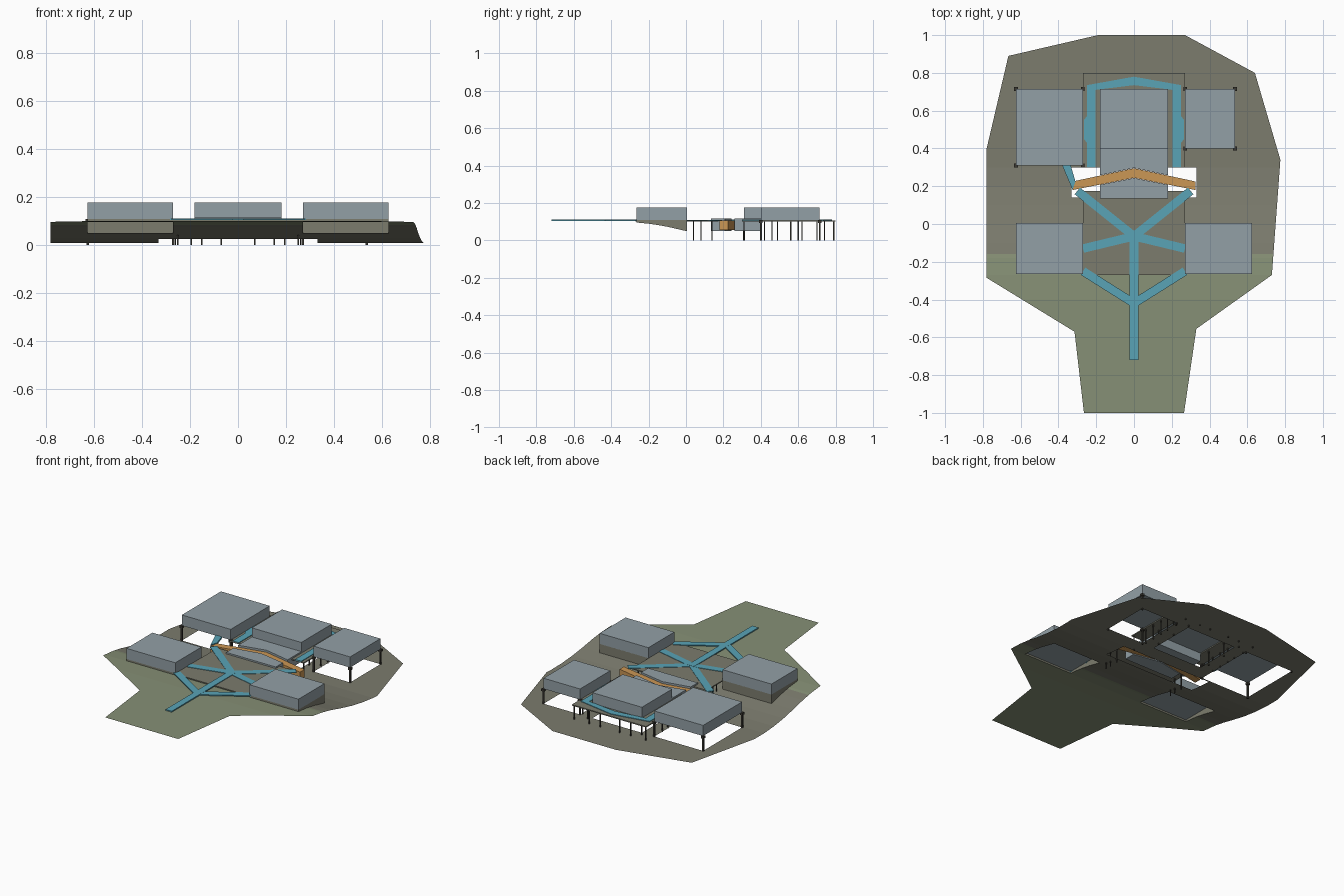
import bpy, bmesh
from mathutils import Vector

if "Cube" in bpy.data.objects:
    bpy.data.objects.remove(bpy.data.objects["Cube"])


def material(name, r, g, b):
    m = bpy.data.materials.new(name)
    m.diffuse_color = (r, g, b, 1)
    m.use_nodes = True
    m.node_tree.nodes["Principled BSDF"].inputs["Base Color"].default_value = m.diffuse_color
    return m


EARTH = material("earth_brown", 0.20, 0.20, 0.155)
GRASS = material("grass_green", 0.24, 0.28, 0.18)
GREY = material("building_grey", 0.29, 0.35, 0.38)
BLUE = material("path_blue", 0.10, 0.37, 0.47)
ORANGE = material("bridge_orange", 0.60, 0.31, 0.09)
DARK = material("post_dark", 0.045, 0.042, 0.034)


def finish(name, bm, *mats):
    me = bpy.data.meshes.new(name)
    bm.to_mesh(me)
    bm.free()
    for m in mats:
        me.materials.append(m)
    ob = bpy.data.objects.new(name, me)
    bpy.context.collection.objects.link(ob)
    return ob


def prism(name, pts, z0, z1, mat):
    """Flat outline raised from z0 to z1."""
    bm = bmesh.new()
    f = bm.faces.new([bm.verts.new((x, y, z0)) for x, y in pts])
    ext = bmesh.ops.extrude_face_region(bm, geom=[f])["geom"]
    bmesh.ops.translate(bm, verts=[v for v in ext if isinstance(v, bmesh.types.BMVert)],
                        vec=(0, 0, z1 - z0))
    bmesh.ops.recalc_face_normals(bm, faces=bm.faces)
    return finish(name, bm, mat)


def rect(x0, y0, x1, y1):
    return [(x0, y0), (x1, y0), (x1, y1), (x0, y1)]


def block(name, r, z0, z1, mat):
    return prism(name, rect(*r), z0, z1, mat)


def strip(name, a, b, w, z0, z1, mat):
    """Straight path of width w from a to b."""
    a, b = Vector(a), Vector(b)
    d = (b - a).normalized()
    n = Vector((-d.y, d.x)) * w / 2
    return prism(name, [tuple(p) for p in (a - n, b - n, b + n, a + n)], z0, z1, mat)


# Height of the ground along y
SLOPE = [(-1, .1), (-.4, .1), (-.27, .096), (-.18, .087), (-.1, .073), (0, .05),
         (.1, .03), (.2, .016), (.3, .009), (1, .009)]


def ground(y):
    for (a, za), (b, zb) in zip(SLOPE, SLOPE[1:]):
        if y <= b:
            return za + (zb - za) * (y - a) / (b - a)
    return SLOPE[-1][1]


# Building footprints: x0, y0, x1, y1
FRONT_LEFT = (-.625, -.265, -.27, .005)
FRONT_RIGHT = (.27, -.265, .625, .005)
BACK_LEFT = (-.625, .31, -.27, .715)
BACK_RIGHT = (.27, .4, .535, .715)
BACK_CENTRE = (-.18, .4, .18, .715)
GAP = (-.33, .14, .33, .3)
HOLES = [FRONT_LEFT, FRONT_RIGHT, BACK_LEFT, BACK_RIGHT, BACK_CENTRE, GAP]

# Terrain sheet with openings below the buildings
outline = [(-.265, -1), (.265, -1), (.33, -.555), (.73, -.27), (.775, .34), (.64, .8),
           (.27, 1), (-.19, 1), (-.665, .89), (-.78, .4), (-.78, -.285), (-.315, -.57)]
bm = bmesh.new()
bm.faces.new([bm.verts.new((x, y, 0)) for x, y in outline])
bmesh.ops.triangulate(bm, faces=bm.faces[:])
GRASS_EDGE = -.16
y_cuts = {y for y, _ in SLOPE[1:-1]} | {h[i] for h in HOLES for i in (1, 3)} | {GRASS_EDGE}
x_cuts = {h[i] for h in HOLES for i in (0, 2)}
for cuts, no in ((y_cuts, (0, 1, 0)), (x_cuts, (1, 0, 0))):
    for c in sorted(cuts):
        bmesh.ops.bisect_plane(bm, geom=bm.verts[:] + bm.edges[:] + bm.faces[:], dist=1e-5,
                               plane_co=Vector(no) * c, plane_no=no)
gone = []
for f in bm.faces:
    c = f.calc_center_median()
    if any(h[0] < c.x < h[2] and h[1] < c.y < h[3] for h in HOLES):
        gone.append(f)
    f.material_index = 1 if c.y < GRASS_EDGE else 0
bmesh.ops.delete(bm, geom=gone, context='FACES')
for v in bm.verts:
    v.co.z = ground(v.co.y)
for f in bm.faces:
    f.normal_update()
    if f.normal.z < 0:
        f.normal_flip()
finish("terrain", bm, EARTH, GRASS)


# Foundation walls that follow the slope under the front buildings
def foundation(name, r):
    x0, y0, x1, y1 = r
    n = 8
    ys = [y0 + (y1 - y0) * i / n for i in range(n + 1)]
    ring = [(x1, y) for y in ys] + [(x0, y) for y in reversed(ys)]
    bm = bmesh.new()
    low = [bm.verts.new((x, y, ground(y))) for x, y in ring]
    top = [bm.verts.new((x, y, .108)) for x, y in ring]
    for i in range(len(ring)):
        j = (i + 1) % len(ring)
        bm.faces.new((low[i], low[j], top[j], top[i]))
    finish(name, bm, EARTH)


foundation("front_left_foundation", FRONT_LEFT)
foundation("front_right_foundation", FRONT_RIGHT)

# Main buildings
for name, r in (("front_left", FRONT_LEFT), ("front_right", FRONT_RIGHT),
                ("back_left", BACK_LEFT), ("back_right", BACK_RIGHT),
                ("back_centre", BACK_CENTRE)):
    block(name + "_building", r, .107, .177, GREY)

# Lower central hall, split by the angled bridge
prism("hall_front", [(-.18, .135), (.18, .135), (.18, .208), (0, .243), (-.18, .208)],
      .05, .117, GREY)
prism("hall_back", [(-.18, .258), (0, .297), (.18, .258), (.18, .4), (-.18, .4)],
      .05, .117, GREY)
prism("bridge", [(-.325, .18), (0, .245), (.325, .18), (.325, .225), (0, .295), (-.325, .225)],
      .055, .105, ORANGE)

# Raised plaza and rear deck
prism("plaza", [(-.27, -.27), (.27, -.27), (.27, .175), (.18, .175), (.18, .135),
                (-.18, .135), (-.18, .175), (-.27, .175)], .1, .107, EARTH)
prism("rear_deck", [(-.27, .3), (-.18, .3), (-.18, .715), (.18, .715), (.18, .3),
                    (.27, .3), (.27, .8), (-.27, .8)], .1, .107, EARTH)

# Blue paths
P0, P1, W = .104, .111, .045
strip("main_path", (0, -.72), (0, -.05), W, P0, P1, BLUE)
for side, s in (("left", -1), ("right", 1)):
    strip(side + "_entry_path", (0, -.42), (s * .27, -.25), W, P0, P1 - .0005, BLUE)
    strip(side + "_plaza_path", (0, -.065), (s * .27, -.13), W, P0, P1 - .001, BLUE)
    strip(side + "_bridge_path", (0, -.065), (s * .30, .175), W, P0, P1 - .0015, BLUE)
    prism(side + "_deck_path", [(s * .205, .3), (s * .25, .3), (s * .25, .43), (s * .265, .45),
                                (s * .265, .55), (s * .25, .57), (s * .25, .735), (0, .78),
                                (0, .735), (s * .205, .71)], P0, P1, BLUE)
prism("link_path", [(-.38, .31), (-.335, .31), (-.31, .225), (-.325, .18)], P0 - .005, P1, BLUE)


# Posts below the raised buildings, with a small head
def post(name, x, y, w, z1=.107):
    block(name, (x - w, y - w, x + w, y + w), 0, z1, DARK)


for name, r in (("back_left", BACK_LEFT), ("back_right", BACK_RIGHT)):
    for x in (r[0], r[2]):
        for y in (r[1], r[3]):
            post(name + "_post", x, y, .005)
            block(name + "_post_head", (x - .01, y - .01, x + .01, y + .01), .094, .109, DARK)

# Thin posts below the deck and plaza
for s in (-1, 1):
    for y in (.31, .42, .49, .56, .62, .7, .79):
        post("deck_side_post", s * .26, y, .003, .102)
    for x in (.07, .15):
        post("deck_rear_post", s * x, .79, .003, .102)
    for y in (.46, .6, .74):
        post("deck_inner_post", s * .195, y, .003, .102)
    for y in (.04, .08, .14):
        post("plaza_post", s * .25, y, .003, .102)
